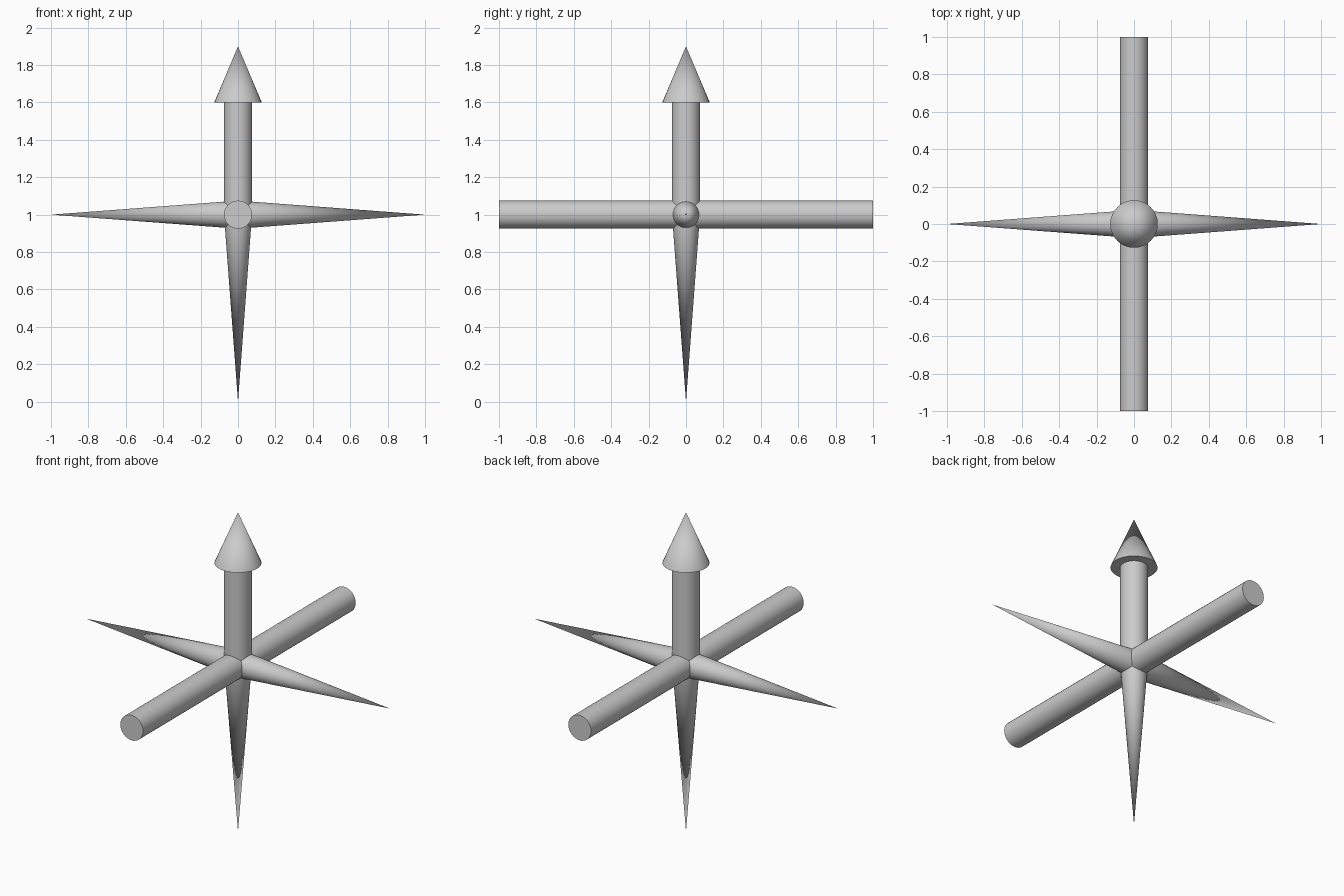
import bpy
from mathutils import Vector

if "Cube" in bpy.data.objects:
    bpy.data.objects.remove(bpy.data.objects["Cube"])

R = 0.075                      # shaft radius
HUB = Vector((0, 0, 1))        # crossing point of all arms


def rod(name, start, end, r1, r2):
    """Round rod or cone running from start to end."""
    start, end = Vector(start), Vector(end)
    d = end - start
    bpy.ops.mesh.primitive_cone_add(
        vertices=32, radius1=r1, radius2=r2, depth=d.length,
        location=(start + end) / 2,
        rotation=d.to_track_quat('Z', 'Y').to_euler())
    ob = bpy.context.object
    ob.name = name
    bpy.ops.object.shade_smooth_by_angle(angle=0.6)
    return ob


# Straight bar from front to back
rod("cross_bar", (0, -1, 1), (0, 1, 1), R, R)

# Tapered spikes to left, right and down
for name, tip in (("left_spike", (-1, 0, 1)),
                  ("right_spike", (1, 0, 1)),
                  ("bottom_spike", (0, 0, 0))):
    rod(name, HUB, tip, R, 0)

# Upright shaft with arrowhead
rod("top_shaft", HUB, (0, 0, 1.6), R, R)
rod("arrow_head", (0, 0, 1.6), (0, 0, 1.9), 0.127, 0)
